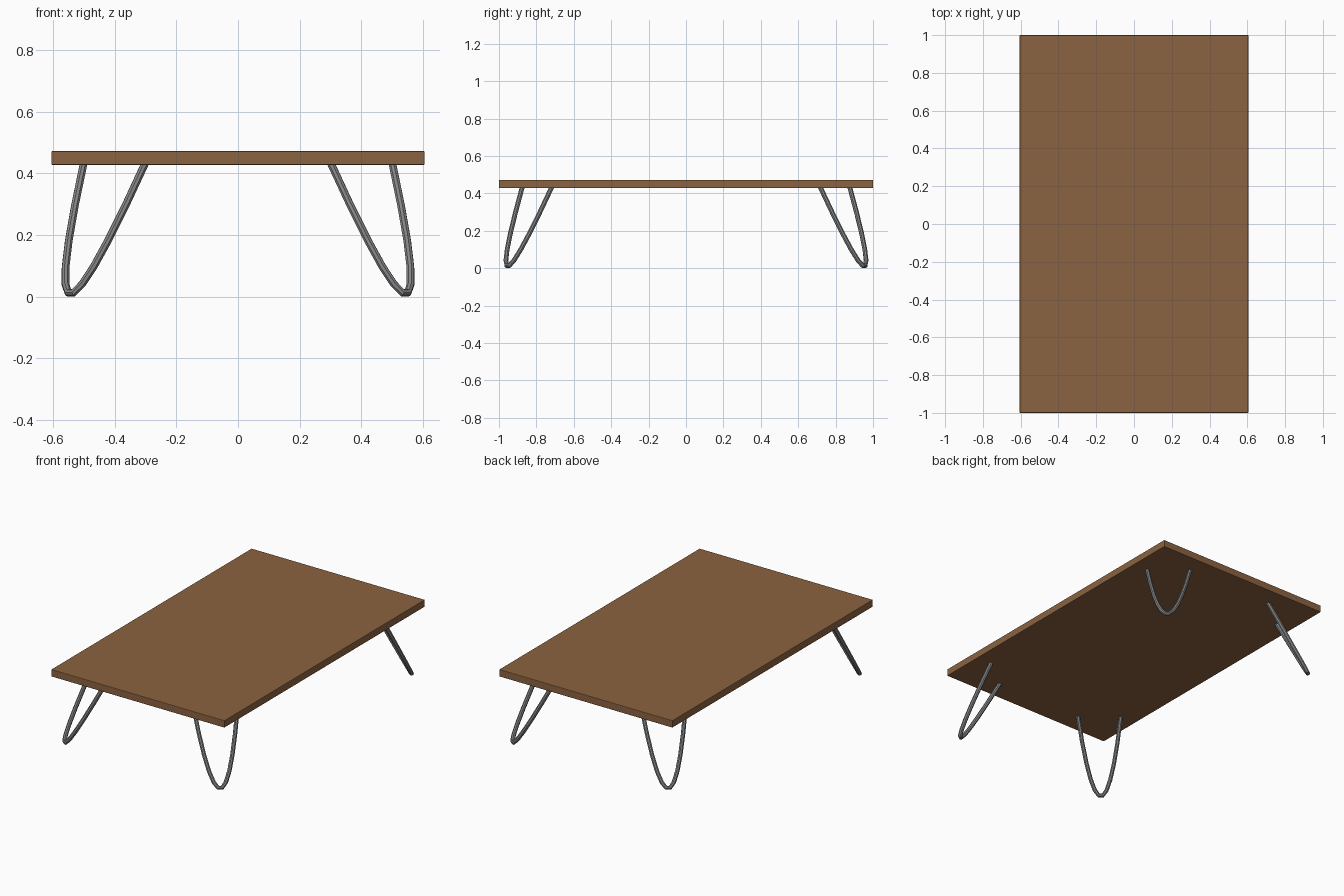
import bpy

if "Cube" in bpy.data.objects:
    bpy.data.objects.remove(bpy.data.objects["Cube"])

def material(name, rgb):
    m = bpy.data.materials.new(name)
    m.diffuse_color = (*rgb, 1)
    m.use_nodes = True
    m.node_tree.nodes["Principled BSDF"].inputs["Base Color"].default_value = m.diffuse_color
    return m

wood = material("brown wood", (0.26, 0.125, 0.052))
steel = material("grey steel", (0.23, 0.235, 0.245))

# Table top: thin slab with slightly eased edges
bpy.ops.mesh.primitive_cube_add(size=1, location=(0, 0, 0.45))
top = bpy.context.object
top.name = "table_top"
top.scale = (1.21, 2.0, 0.045)
bpy.ops.object.transform_apply(location=False, scale=True)
top.data.materials.append(wood)
bev = top.modifiers.new("eased edges", 'BEVEL')
bev.width = 0.003
bev.segments = 2

# Hairpin leg: parabola in a plane leaning out to the corner
R = 0.013
SEGS = 11

def hairpin(name, sx, sy):
    cu = bpy.data.curves.new(name, 'CURVE')
    cu.dimensions = '3D'
    cu.bevel_depth = R
    cu.bevel_resolution = 2
    cu.use_fill_caps = True
    sp = cu.splines.new('POLY')
    sp.points.add(SEGS)
    for i, p in enumerate(sp.points):
        s = -1 + 2 * i / SEGS
        r = s * s
        x = 0.543 - 0.143 * r + 0.100 * s
        y = 0.953 - 0.157 * r - 0.079 * s
        p.co = (sx * x, sy * y, R - 0.003 + 0.425 * r, 1)
    ob = bpy.data.objects.new(name, cu)
    bpy.context.collection.objects.link(ob)
    # Turn the tube into a smooth mesh
    bpy.ops.object.select_all(action='DESELECT')
    ob.select_set(True)
    bpy.context.view_layer.objects.active = ob
    bpy.ops.object.convert(target='MESH')
    ob = bpy.context.object
    ob.name = name
    ob.data.materials.clear()
    ob.data.materials.append(steel)
    bpy.ops.object.shade_smooth_by_angle()

for sy, end in ((-1, "front"), (1, "back")):
    for sx, side in ((-1, "left"), (1, "right")):
        hairpin(f"{end}_{side}_leg", sx, sy)
